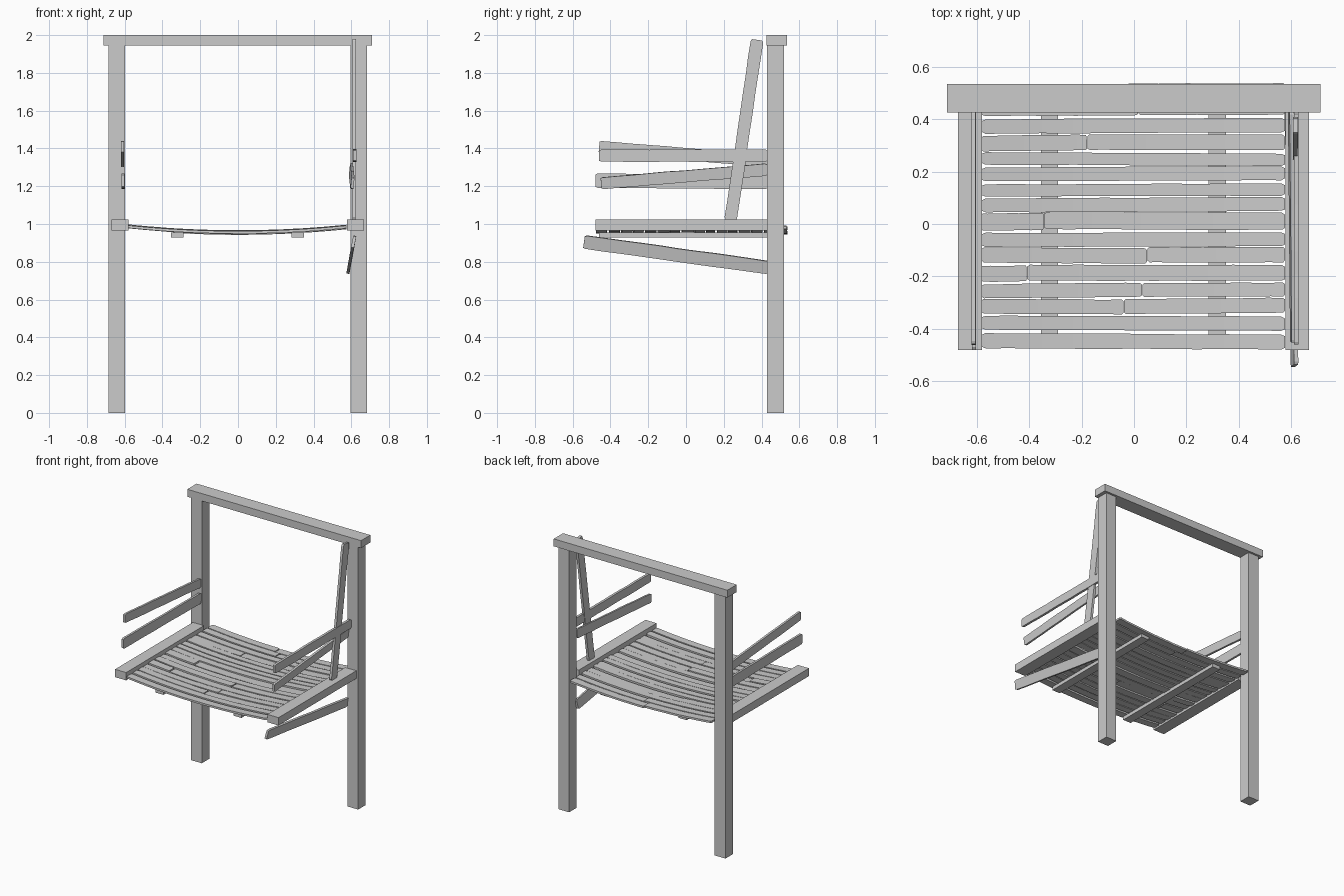
import bpy, bmesh, random
from mathutils import Vector

if "Cube" in bpy.data.objects:
    bpy.data.objects.remove(bpy.data.objects["Cube"])

random.seed(4)


def finish(name, bm):
    bmesh.ops.recalc_face_normals(bm, faces=bm.faces)
    me = bpy.data.meshes.new(name)
    bm.to_mesh(me)
    bm.free()
    ob = bpy.data.objects.new(name, me)
    bpy.context.collection.objects.link(ob)
    return ob


def box(name, x, y, z):
    bm = bmesh.new()
    bmesh.ops.create_cube(bm, size=1)
    for v in bm.verts:
        v.co = [r[0] + (c + 0.5) * (r[1] - r[0]) for c, r in zip(v.co, (x, y, z))]
    return finish(name, bm)


def plank(name, p0, p1, side, width, thick, bend=None, n=10, wear=0.002):
    """Worn board from p0 to p1; side is the direction of its width."""
    p0, p1 = Vector(p0), Vector(p1)
    d = (p1 - p0).normalized()
    side = Vector(side)
    side = (side - d * side.dot(d)).normalized()
    up = d.cross(side)
    bm = bmesh.new()
    # extra stations close to the ends give the boards knocked-off corners
    ts = [0, 0.012] + [i / n for i in range(1, n)] + [0.988, 1]
    rings = []
    for i, t in enumerate(ts):
        end = i in (0, len(ts) - 1)
        c = p0.lerp(p1, t)
        if bend:
            c.z += bend(c.x)
        a = width / 2 - random.uniform(0, wear) - (0.006 if end else 0)
        b = width / 2 - random.uniform(0, wear) - (0.006 if end else 0)
        h = thick / 2
        rings.append([bm.verts.new(c + side * s + up * u)
                      for s, u in ((a, h), (-b, h), (-b, -h), (a, -h))])
    for r, q in zip(rings, rings[1:]):
        for k in range(4):
            bm.faces.new((r[k], r[(k + 1) % 4], q[(k + 1) % 4], q[k]))
    bm.faces.new(rings[0])
    bm.faces.new(rings[-1])
    return finish(name, bm)


# back posts, side rails and top beam
for s, label in ((-1, "left"), (1, "right")):
    off = 0.0 if s > 0 else -0.003
    xs = sorted((s * 0.595 + off, s * 0.683 + off))
    box(label + "_post", xs, (0.43, 0.518), (0, 1.96))
    xs = sorted((s * 0.577 + off, s * 0.668 + off))
    box(label + "_seat_rail", xs, (-0.48, 0.43), (0.966, 1.024))
box("top_beam", (-0.713, 0.71), (0.425, 0.534), (1.945, 2.0))

# battens under the seat
for x, label in ((-0.322, "left"), (0.317, "right")):
    box(label + "_seat_batten", (x - 0.033, x + 0.033), (-0.46, 0.5), (0.929, 0.955))

# sagging seat slats: y front, y back, x of the break (None = whole)
rows = [
    (-0.477, -0.418, None), (-0.406, -0.350, None), (-0.344, -0.286, -0.04),
    (-0.281, -0.226, 0.03), (-0.220, -0.158, -0.41), (-0.150, -0.090, 0.05),
    (-0.087, -0.032, None), (-0.025, 0.042, -0.345), (0.046, 0.101, None),
    (0.105, 0.154, None), (0.164, 0.219, None), (0.223, 0.272, None),
    (0.278, 0.339, -0.18), (0.346, 0.403, None), (0.412, 0.468, 0.015),
    (0.474, 0.534, -0.03),
]


def sag(x):
    return 0.03 * (x / 0.58) ** 2


for i, (y0, y1, cut) in enumerate(rows):
    spans = [(-0.58, 0.575)] if cut is None else [(-0.58, cut), (cut + 0.002, 0.575)]
    for j, (x0, x1) in enumerate(spans):
        yc = (y0 + y1) / 2 + 0.003 * j
        z = 0.957 + random.uniform(-0.003, 0.004) - 0.005 * j
        tilt = random.uniform(-0.003, 0.003)
        plank(f"seat_slat_{i + 1}_{j + 1}", (x0, yc - tilt, z), (x1, yc + tilt, z),
              (0, 1, 0), y1 - y0, 0.014, sag)

# loose arm boards on both sides
up = (0, 0, 1)
plank("left_upper_arm_board", (-0.612, -0.46, 1.408), (-0.612, 0.43, 1.333), up, 0.068, 0.016, wear=0.003)
plank("left_lower_arm_board", (-0.61, -0.48, 1.23), (-0.61, 0.43, 1.222), up, 0.078, 0.016, wear=0.003)
plank("right_upper_arm_board", (0.618, -0.46, 1.362), (0.618, 0.43, 1.362), up, 0.068, 0.018, wear=0.003)
plank("right_lower_arm_board", (0.606, -0.45, 1.216), (0.598, 0.43, 1.288), (0.1, 0, 1), 0.066, 0.016, wear=0.003)

# fallen boards: one leaning on the post, one hanging below the seat
plank("leaning_board", (0.614, 0.236, 1.02), (0.616, 0.376, 1.975), (0, 1, 0), 0.07, 0.018, wear=0.003)
plank("hanging_board", (0.612, -0.54, 0.905), (0.588, 0.44, 0.769), (0.2, 0, 1), 0.074, 0.016, wear=0.003)
